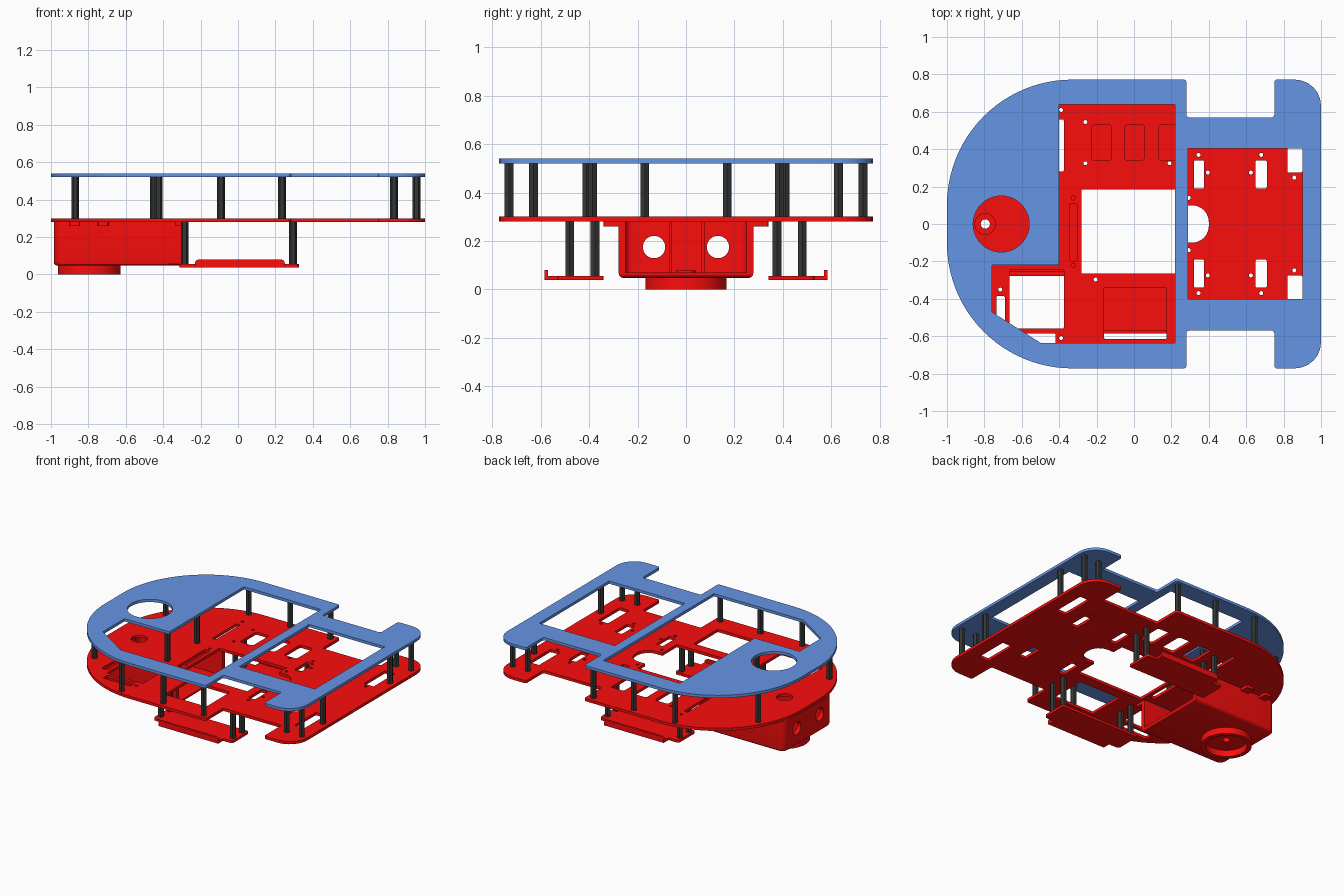
import bpy, bmesh, math
from mathutils import Vector

if "Cube" in bpy.data.objects:
    bpy.data.objects.remove(bpy.data.objects["Cube"])


def material(name, rgb):
    m = bpy.data.materials.new(name)
    m.diffuse_color = (*rgb, 1)
    m.use_nodes = True
    m.node_tree.nodes["Principled BSDF"].inputs["Base Color"].default_value = m.diffuse_color
    return m


RED = material("red", (0.97, 0.004, 0.004))
BLUE = material("blue", (0.13, 0.30, 0.78))
BLACK = material("black", (0.035, 0.037, 0.037))


def rounded(corners, seg=6):
    """Polygon whose (x, y[, radius]) corners are filleted."""
    out, n = [], len(corners)
    for i, c in enumerate(corners):
        p = Vector(c[:2])
        r = c[2] if len(c) > 2 else 0
        if not r:
            out.append(p)
            continue
        a = (Vector(corners[i - 1][:2]) - p).normalized()
        b = (Vector(corners[(i + 1) % n][:2]) - p).normalized()
        half = a.angle(b) / 2
        mid = p + (a + b).normalized() * r / math.sin(half)
        u = p + a * r / math.tan(half) - mid
        v = p + b * r / math.tan(half) - mid
        turn = u.angle_signed(v)
        k = 24 if r > 0.3 else seg
        for j in range(k + 1):
            t = -turn * j / k
            out.append(mid + Vector((u.x * math.cos(t) - u.y * math.sin(t),
                                     u.x * math.sin(t) + u.y * math.cos(t))))
    return out


def rect(x0, x1, y0, y1, r=0.008):
    return rounded([(x0, y0, r), (x1, y0, r), (x1, y1, r), (x0, y1, r)], 3)


def circle(x, y, r, n=16):
    return [Vector((x + r * math.cos(2 * math.pi * i / n), y + r * math.sin(2 * math.pi * i / n))) for i in range(n)]


def smooth(ob):
    bpy.ops.object.select_all(action='DESELECT')
    ob.select_set(True)
    bpy.context.view_layer.objects.active = ob
    bpy.ops.object.shade_smooth_by_angle(angle=math.radians(30))


def slab(name, loops, z0, z1, mat, round_bottom=0):
    """Flat plate from an outline plus hole loops."""
    cu = bpy.data.curves.new(name, 'CURVE')
    cu.dimensions, cu.fill_mode, cu.extrude = '2D', 'BOTH', (z1 - z0) / 2
    for loop in loops:
        s = cu.splines.new('POLY')
        s.points.add(len(loop) - 1)
        for q, p in zip(s.points, loop):
            q.co = (p.x, p.y, 0, 1)
        s.use_cyclic_u = True
    tmp = bpy.data.objects.new(name + "_curve", cu)
    bpy.context.collection.objects.link(tmp)
    bpy.context.view_layer.update()
    me = bpy.data.meshes.new_from_object(tmp.evaluated_get(bpy.context.evaluated_depsgraph_get()))
    bpy.data.objects.remove(tmp)
    bm = bmesh.new()
    bm.from_mesh(me)
    bmesh.ops.remove_doubles(bm, verts=bm.verts, dist=1e-5)
    bmesh.ops.translate(bm, verts=bm.verts, vec=(0, 0, (z0 + z1) / 2))
    if round_bottom:
        bmesh.ops.dissolve_limit(bm, angle_limit=0.01, verts=bm.verts, edges=bm.edges)
        low = [e for e in bm.edges if all(v.co.z < z0 + 1e-4 for v in e.verts)]
        bmesh.ops.bevel(bm, geom=low, offset=round_bottom, segments=3, profile=0.5, affect='EDGES')
    bmesh.ops.recalc_face_normals(bm, faces=bm.faces)
    bm.to_mesh(me)
    bm.free()
    me.materials.clear()
    me.materials.append(mat)
    ob = bpy.data.objects.new(name, me)
    bpy.context.collection.objects.link(ob)
    smooth(ob)
    return ob


def cut(ob, cutter):
    m = ob.modifiers.new("cut", 'BOOLEAN')
    m.operation, m.solver, m.object = 'DIFFERENCE', 'EXACT', cutter
    bpy.context.view_layer.objects.active = ob
    bpy.ops.object.modifier_apply(modifier=m.name)
    bpy.data.objects.remove(cutter)


def stand_up(ob, s=1):
    """Turn a slab drawn in x-z upright, thickness along y."""
    bm = bmesh.new()
    bm.from_mesh(ob.data)
    for v in bm.verts:
        v.co = (v.co.x, s * v.co.z, v.co.y)
    bmesh.ops.recalc_face_normals(bm, faces=bm.faces)
    bm.to_mesh(ob.data)
    bm.free()
    return ob


# Shared outline of both decks
half = [(-1, 0.772, 0.67), (0.28, 0.772, 0.015), (0.28, 0.57, 0.015),
        (0.75, 0.57, 0.015), (0.75, 0.772, 0.015), (1, 0.772, 0.14)]
outline = rounded(half + [(c[0], -c[1], c[2]) for c in reversed(half)])

# Blue top frame
window = [Vector(p) for p in [(-0.76, -0.22), (-0.76, -0.47), (-0.5, -0.635), (0.22, -0.635),
                              (0.22, 0.64), (-0.4, 0.64), (-0.4, -0.22)]]
slab("top_frame", [outline, window, rect(0.29, 0.9, -0.4, 0.405, 0.001), circle(-0.71, 0, 0.15, 40)],
     0.52, 0.54, BLUE)

# Red lower deck with openings, slots and screw holes
holes = [rounded([(-0.28, -0.265), (0.26, -0.265), (0.26, -0.1), (0.4, -0.1, 0.09), (0.4, 0.1, 0.09),
                  (0.26, 0.1), (0.26, 0.185), (-0.28, 0.185)]),
         circle(-0.795, 0, 0.055, 24), rect(-0.665, -0.375, -0.56, -0.245), rect(-0.735, -0.69, -0.52, -0.385),
         rect(-0.64, -0.42, -0.64, -0.585), rect(-0.405, -0.375, 0.28, 0.56),
         rect(-0.16, 0.175, -0.615, -0.34), rect(-0.345, -0.305, -0.2, 0.11)]
for x in (-0.225, -0.05, 0.13):
    holes.append(rect(x, x + 0.105, 0.34, 0.53, 0.015))
for s in (1, -1):
    for x0, x1, y0, y1 in [(0.32, 0.375, 0.19, 0.34), (0.65, 0.71, 0.19, 0.34), (0.82, 0.9, 0.275, 0.52)]:
        holes.append(rect(x0, x1, *sorted((s * y0, s * y1))))
    for x, y in [(0.345, 0.37), (0.395, 0.275), (0.68, 0.37), (0.625, 0.275), (0.857, 0.248),
                 (0.293, 0.14), (-0.39, 0.61)]:
        holes.append(circle(x, s * y, 0.011, 10))
for x, y in [(-0.26, 0.545), (-0.26, 0.325), (0.19, 0.325), (-0.205, -0.297), (-0.715, -0.35),
             (-0.325, 0.14), (-0.325, -0.222)]:
    holes.append(circle(x, y, 0.011, 10))
slab("lower_deck", [outline] + holes, 0.28, 0.30, RED)

# Front pod: hollow box, open at the rear, with wall ports and side notches
pod = slab("pod_shell", [rounded([(-0.985, -0.278, 0.05), (-0.3, -0.278), (-0.3, 0.278), (-0.985, 0.278, 0.05)])],
           0.047, 0.28, RED, 0.02)
cut(pod, slab("cavity", [rounded([(-0.955, -0.25, 0.03), (-0.2, -0.25), (-0.2, 0.25), (-0.955, 0.25, 0.03)])],
              0.07, 0.4, RED))
cut(pod, slab("axle_hole", [circle(-0.795, 0, 0.025)], 0, 0.2, RED))
for y in (0.132, -0.132):
    bpy.ops.mesh.primitive_cylinder_add(vertices=32, radius=0.046, depth=0.2,
                                        location=(-0.98, y, 0.175), rotation=(0, math.pi / 2, 0))
    cut(pod, bpy.context.object)
cut(pod, stand_up(slab("notch", [[Vector(p) for p in [(-0.64, 0.24), (-0.4, 0.24), (-0.34, 0.32), (-0.7, 0.32)]]],
                       -0.4, 0.4, RED)))
smooth(pod)
for i, y in enumerate((-0.065, 0.07)):
    slab(f"pod_rib_{i}", [rect(-0.96, -0.9, y - 0.006, y + 0.006, 0.001)], 0.065, 0.28, RED)
for s in (1, -1):
    for i, (x0, x1) in enumerate([(-0.9, -0.845), (-0.75, -0.69), (-0.335, -0.3)]):
        slab(f"pod_tab_{i}", [rect(x0, x1, *sorted((s * 0.26, s * 0.34)), 0.01)], 0.26, 0.28, RED)

# Caster socket under the pod and its boss inside
slab("caster_ring", [circle(-0.795, 0, 0.168, 48), circle(-0.795, 0, 0.138, 48)], 0, 0.055, RED)
slab("caster_boss", [circle(-0.795, 0, 0.042, 24), circle(-0.795, 0, 0.025)], 0.06, 0.078, RED)

# Hanging side trays with outer lips
for s, side in ((1, "back"), (-1, "front")):
    pts = [(-0.312, 0.34, 0.01), (0.325, 0.34, 0.01), (0.325, 0.53, 0.02), (0.25, 0.53),
           (0.25, 0.585), (-0.23, 0.585), (-0.23, 0.53), (-0.312, 0.53, 0.02)]
    slab(side + "_tray", [[Vector((p.x, s * p.y)) for p in rounded(pts)]], 0.038, 0.056, RED)
    stand_up(slab(side + "_tray_lip", [rounded([(-0.23, 0.045), (0.25, 0.045), (0.25, 0.08, 0.02), (-0.23, 0.08, 0.02)])],
                  0.57, 0.585, RED), s)

# Hexagonal standoffs, mirrored front to back
for s, side in ((1, "back"), (-1, "front")):
    for i, (x, y) in enumerate([(-0.87, 0.41), (-0.45, 0.17), (-0.425, 0.73), (-0.09, 0.73), (0.235, 0.73),
                                (0.835, 0.63), (0.955, 0.63), (0.955, 0.385)]):
        slab(f"{side}_upper_standoff_{i}", [circle(x, s * y, 0.021, 6)], 0.30, 0.52, BLACK)
    for i, (x, y) in enumerate([(-0.285, 0.48), (-0.285, 0.375), (0.295, 0.48), (0.295, 0.375)]):
        slab(f"{side}_lower_standoff_{i}", [circle(x, s * y, 0.021, 6)], 0.056, 0.28, BLACK)
